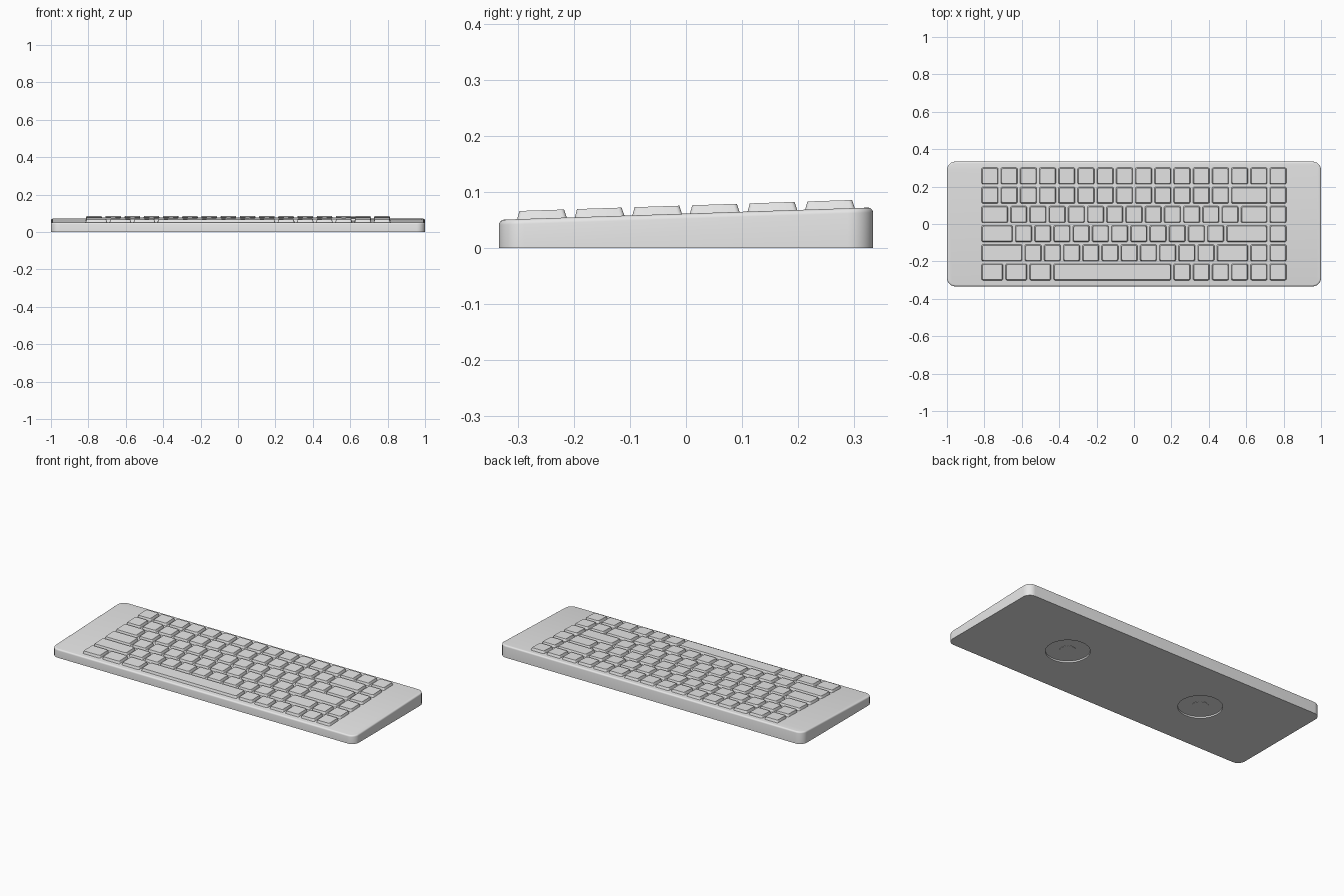
import bpy, bmesh, math

cube = bpy.data.objects.get("Cube")
if cube:
    bpy.data.objects.remove(cube, do_unlink=True)

PITCH = 0.1027                       # one key unit
GAP = 0.013                          # space between keys
SLOPE = 0.033                        # rise of the deck towards the back
DECK = 0.0615                        # deck height at the centre
WIDTH, DEPTH, CORNER = 2.0, 0.667, 0.045
EDGE = 0.009                         # rounding of the deck rim

grey = bpy.data.materials.new("light grey plastic")
grey.use_nodes = True
grey.diffuse_color = (0.8, 0.8, 0.8, 1)
grey.node_tree.nodes["Principled BSDF"].inputs["Base Color"].default_value = (0.8, 0.8, 0.8, 1)


def deck_z(y):
    return DECK + SLOPE * y


def rounded_rect(w, d, r, steps):
    """Counter-clockwise outline of a rectangle with round corners."""
    pts = []
    for i, (sx, sy) in enumerate(((1, 1), (-1, 1), (-1, -1), (1, -1))):
        for k in range(steps + 1):
            a = math.pi / 2 * (i + k / steps)
            pts.append((sx * (w / 2 - r) + r * math.cos(a),
                        sy * (d / 2 - r) + r * math.sin(a)))
    return pts


def loft(name, rings):
    """Solid skinned through equal rings of points, capped at both ends."""
    bm = bmesh.new()
    loops = [[bm.verts.new(p) for p in ring] for ring in rings]
    n = len(loops[0])
    for low, high in zip(loops, loops[1:]):
        for i in range(n):
            j = (i + 1) % n
            bm.faces.new((low[i], low[j], high[j], high[i]))
    bm.faces.new(loops[0][::-1])
    bm.faces.new(loops[-1])
    mesh = bpy.data.meshes.new(name)
    bm.to_mesh(mesh)
    bm.free()
    mesh.materials.append(grey)
    return place(name, mesh)


def place(name, mesh):
    obj = bpy.data.objects.new(name, mesh)
    bpy.context.collection.objects.link(obj)
    return obj


def smooth(mesh, degrees=30):
    for poly in mesh.polygons:
        poly.use_smooth = True
    mesh.set_sharp_from_angle(angle=math.radians(degrees))


def disc(name, x, radius, z0, z1, sides=64):
    ring = [(radius * math.cos(2 * math.pi * i / sides),
             radius * math.sin(2 * math.pi * i / sides)) for i in range(sides)]
    obj = loft(name, [[(px + x, py, z) for px, py in ring] for z in (z0, z1)])
    smooth(obj.data)
    return obj


# Wedge-shaped case with a rounded upper rim
rings = [[(x, y, 0) for x, y in rounded_rect(WIDTH, DEPTH, CORNER, 10)]]
for k in range(5):
    a = math.pi / 2 * k / 4
    inset = EDGE * (1 - math.cos(a))
    outline = rounded_rect(WIDTH - 2 * inset, DEPTH - 2 * inset, CORNER - inset, 10)
    rings.append([(x, y, deck_z(y) - EDGE * (1 - math.sin(a))) for x, y in outline])
case = loft("case", rings)

# Round recesses under the case, each with a small centre boss
RECESS = 0.009
for side, x in (("left", 0.453), ("right", -0.453)):
    cutter = disc("recess_cutter", x, 0.118, -0.02, RECESS)
    cutter.hide_render = True
    cut = case.modifiers.new("recess", 'BOOLEAN')
    cut.operation = 'DIFFERENCE'
    cut.solver = 'EXACT'
    cut.object = cutter
    bpy.context.view_layer.objects.active = case
    bpy.ops.object.modifier_apply(modifier=cut.name)
    bpy.data.objects.remove(cutter, do_unlink=True)
    disc(side + "_recess_boss", x, 0.043, RECESS - 0.002, RECESS + 0.004)
smooth(case.data)

# Key widths in units, from the back row to the front row
ROWS = {
    "function": [1] * 16,
    "number": [1] * 13 + [2, 1],
    "upper": [1.5] + [1] * 12 + [1.5, 1],
    "home": [1.75] + [1] * 11 + [2.25, 1],
    "lower": [2.25] + [1] * 10 + [1.75, 1, 1],
    "space": [1.25] * 3 + [6.25] + [1] * 6,
}
TAPER, HEIGHT = 0.005, 0.0145
key_meshes = {}


def make_key(name, units):
    """Tapered keycap; keys of one width share a mesh."""
    if units in key_meshes:
        return place(name, key_meshes[units])
    w, d = units * PITCH - GAP, PITCH - GAP
    base = rounded_rect(w, d, 0.008, 4)
    top = rounded_rect(w - 2 * TAPER, d - 2 * TAPER, 0.007, 4)
    obj = loft(name, [[(x, y, -0.002) for x, y in base],
                      [(x, y, HEIGHT) for x, y in top]])
    smooth(obj.data)
    key_meshes[units] = obj.data
    return obj


# Rows of keys lying on the sloped deck
for r, (row, widths) in enumerate(ROWS.items()):
    y = (2.5 - r) * PITCH
    x = -8 * PITCH
    for i, units in enumerate(widths):
        key = make_key(f"{row}_row_key_{i + 1}", units)
        key.location = (x + units * PITCH / 2, y, deck_z(y))
        key.rotation_euler.x = math.atan(SLOPE)
        x += units * PITCH
